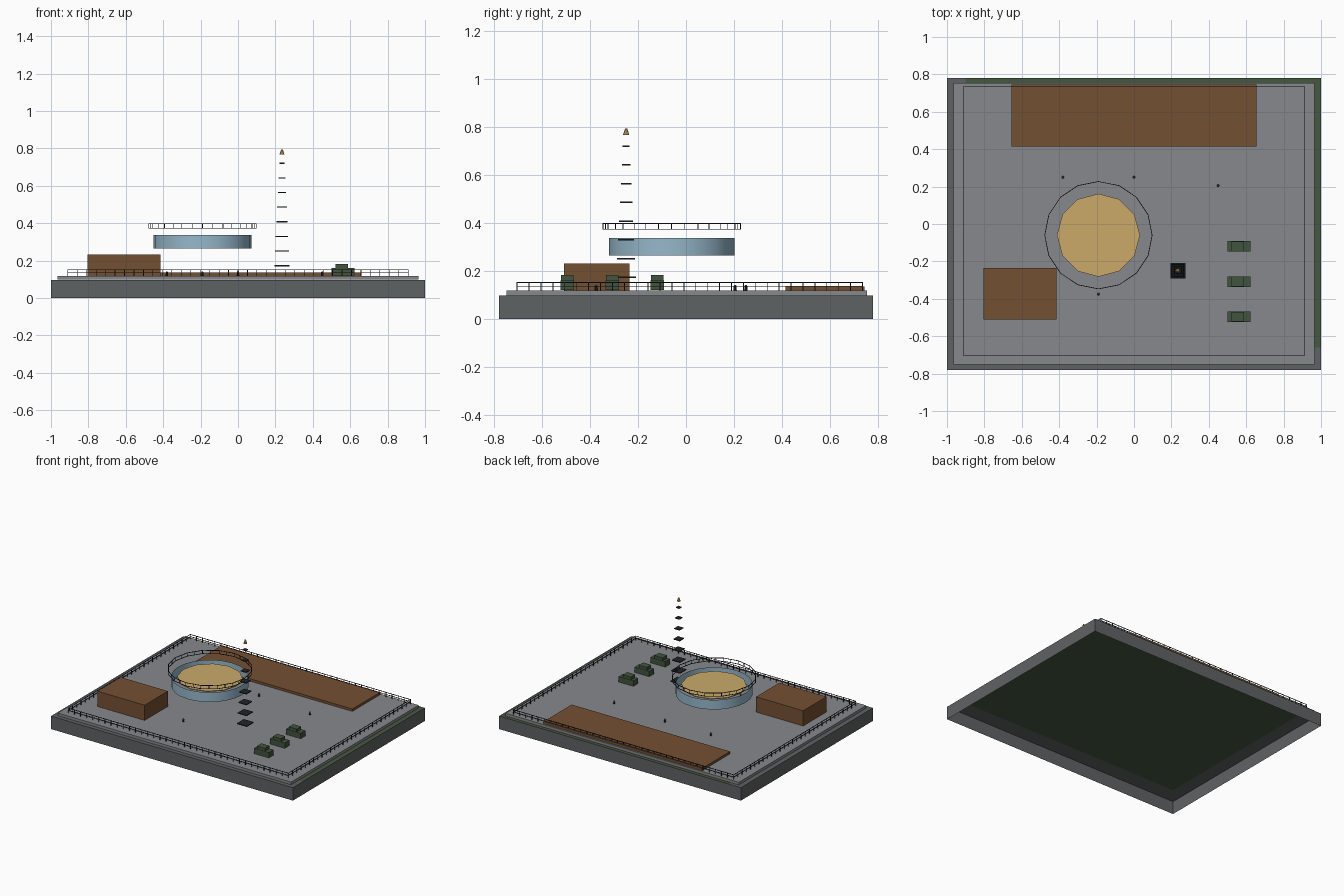
import bpy, bmesh, math
from mathutils import Matrix, Vector

default = bpy.data.objects.get("Cube")
if default:
    bpy.data.objects.remove(default, do_unlink=True)


def material(name, r, g, b):
    lin = [((c / 255 + 0.055) / 1.055) ** 2.4 for c in (r, g, b)] + [1.0]
    m = bpy.data.materials.new(name)
    m.use_nodes = True
    m.diffuse_color = lin
    m.node_tree.nodes["Principled BSDF"].inputs["Base Color"].default_value = lin
    return m


CONCRETE = material("dark concrete", 95, 98, 100)
PAVING = material("light paving", 135, 136, 140)
GRASS = material("grass green", 70, 88, 64)
BROWN = material("earth brown", 116, 80, 50)
TAN = material("sand tan", 203, 170, 106)
BLUE = material("pale blue", 150, 184, 203)
OLIVE = material("vehicle green", 66, 84, 62)
BLACK = material("iron black", 34, 36, 40)


def finish(bm, name, *mats):
    me = bpy.data.meshes.new(name)
    bm.to_mesh(me)
    bm.free()
    for m in mats:
        me.materials.append(m)
    ob = bpy.data.objects.new(name, me)
    bpy.context.scene.collection.objects.link(ob)
    return ob


def add_box(bm, lo, hi):
    lo, hi = Vector(lo), Vector(hi)
    mat = Matrix.Translation((lo + hi) / 2) @ Matrix.Diagonal((hi - lo).to_4d())
    bmesh.ops.create_cube(bm, size=1, matrix=mat)


def box(name, lo, hi, mat):
    bm = bmesh.new()
    add_box(bm, lo, hi)
    return finish(bm, name, mat)


def cone(name, x, y, z0, z1, r0, r1, sides, mat, caps=True):
    bm = bmesh.new()
    bmesh.ops.create_cone(bm, cap_ends=caps, segments=sides, radius1=r0, radius2=r1,
                          depth=z1 - z0, matrix=Matrix.Translation((x, y, (z0 + z1) / 2)))
    return finish(bm, name, mat)


def bar(bm, a, b, width):
    # Square bar from a to b
    a, b = Vector(a), Vector(b)
    d = b - a
    mat = (Matrix.Translation((a + b) / 2) @ d.to_track_quat('Z', 'Y').to_matrix().to_4x4()
           @ Matrix.Diagonal((width, width, d.length, 1)))
    bmesh.ops.create_cube(bm, size=1, matrix=mat)


def railing(name, corners, z0, z1, spacing, rails, width):
    # Closed railing: horizontal rails plus evenly spaced posts
    bm = bmesh.new()
    for (ax, ay), (bx, by) in zip(corners, corners[1:] + corners[:1]):
        for z in rails:
            bar(bm, (ax, ay, z), (bx, by, z), width)
        n = max(1, round(math.hypot(bx - ax, by - ay) / spacing))
        for i in range(n):
            x, y = ax + (bx - ax) * i / n, ay + (by - ay) * i / n
            bar(bm, (x, y, z0), (x, y, z1), width)
    return finish(bm, name, BLACK)


# Hollow base: four thin walls, and a top that is mostly grass
W, D, H = 1.0, 0.78, 0.097
bm = bmesh.new()
xs, ys = (-W, -0.9, W), (-D, -0.66, D)
grid = [[bm.verts.new((x, y, H)) for x in xs] for y in ys]
for j in range(2):
    for i in range(2):
        f = bm.faces.new((grid[j][i], grid[j][i + 1], grid[j + 1][i + 1], grid[j + 1][i]))
        f.material_index = i * j
rim = [e for e in bm.edges if e.is_boundary]
skirt = bmesh.ops.extrude_edge_only(bm, edges=rim)["geom"]
for v in skirt:
    if isinstance(v, bmesh.types.BMVert):
        v.co.z = 0
    elif isinstance(v, bmesh.types.BMFace):
        v.material_index = 0
bmesh.ops.recalc_face_normals(bm, faces=bm.faces)
finish(bm, "base", CONCRETE, GRASS)

# Paved yard, low deck and shed
TOP = 0.118
box("paved_yard", (-0.965, -0.75, H + 0.001), (0.965, 0.755, TOP), PAVING)
box("long_deck", (-0.655, 0.415, TOP), (0.655, 0.745, 0.136), BROWN)
box("shed", (-0.805, -0.51, TOP), (-0.415, -0.235, 0.232), BROWN)

# Perimeter fence
railing("perimeter_fence", [(-0.91, -0.705), (0.91, -0.705), (0.91, 0.737), (-0.91, 0.737)],
        TOP, 0.154, 0.05, (0.136, 0.152), 0.0035)

# Round pavilion: open blue drum, tan floor and hovering railing
CX, CY = -0.19, -0.06
drum = cone("drum_wall", CX, CY, 0.265, 0.337, 0.262, 0.262, 24, BLUE, caps=False)
bpy.context.view_layer.objects.active = drum
drum.select_set(True)
bpy.ops.object.shade_smooth_by_angle()
cone("drum_floor", CX, CY, 0.322, 0.328, 0.222, 0.222, 12, TAN)
ring = [(CX + 0.287 * math.cos(k * math.tau / 16), CY + 0.287 * math.sin(k * math.tau / 16))
        for k in range(16)]
railing("drum_railing", ring, 0.372, 0.4, 0.056, (0.374, 0.398), 0.0035)

# Mast of shrinking plates with a tan tip
MX, MY = 0.235, -0.25
for k in range(8):
    z, h = 0.173 + 0.0783 * k, 0.041 - 0.0038 * k
    box(f"mast_plate_{k + 1}", (MX - h, MY - h, z - 0.003), (MX + h, MY + h, z + 0.003), BLACK)
cone("mast_tip", MX, MY, 0.768, 0.794, 0.013, 0.005, 8, TAN)

# Parked vehicles: long body with a raised cab
for k in range(3):
    y = -0.12 - 0.188 * k
    bm = bmesh.new()
    add_box(bm, (0.5, y - 0.028, 0.12), (0.622, y + 0.028, 0.16))
    add_box(bm, (0.522, y - 0.026, 0.16), (0.588, y + 0.026, 0.182))
    finish(bm, f"vehicle_{k + 1}", OLIVE)

# Small figures standing in the yard
for k, (x, y) in enumerate([(-0.38, 0.25), (0, 0.25), (0.45, 0.205), (-0.19, -0.375)]):
    cone(f"figure_body_{k + 1}", x, y, TOP, 0.134, 0.007, 0.006, 8, BLACK)
    cone(f"figure_head_{k + 1}", x, y, 0.134, 0.141, 0.007, 0.004, 8, BROWN)
